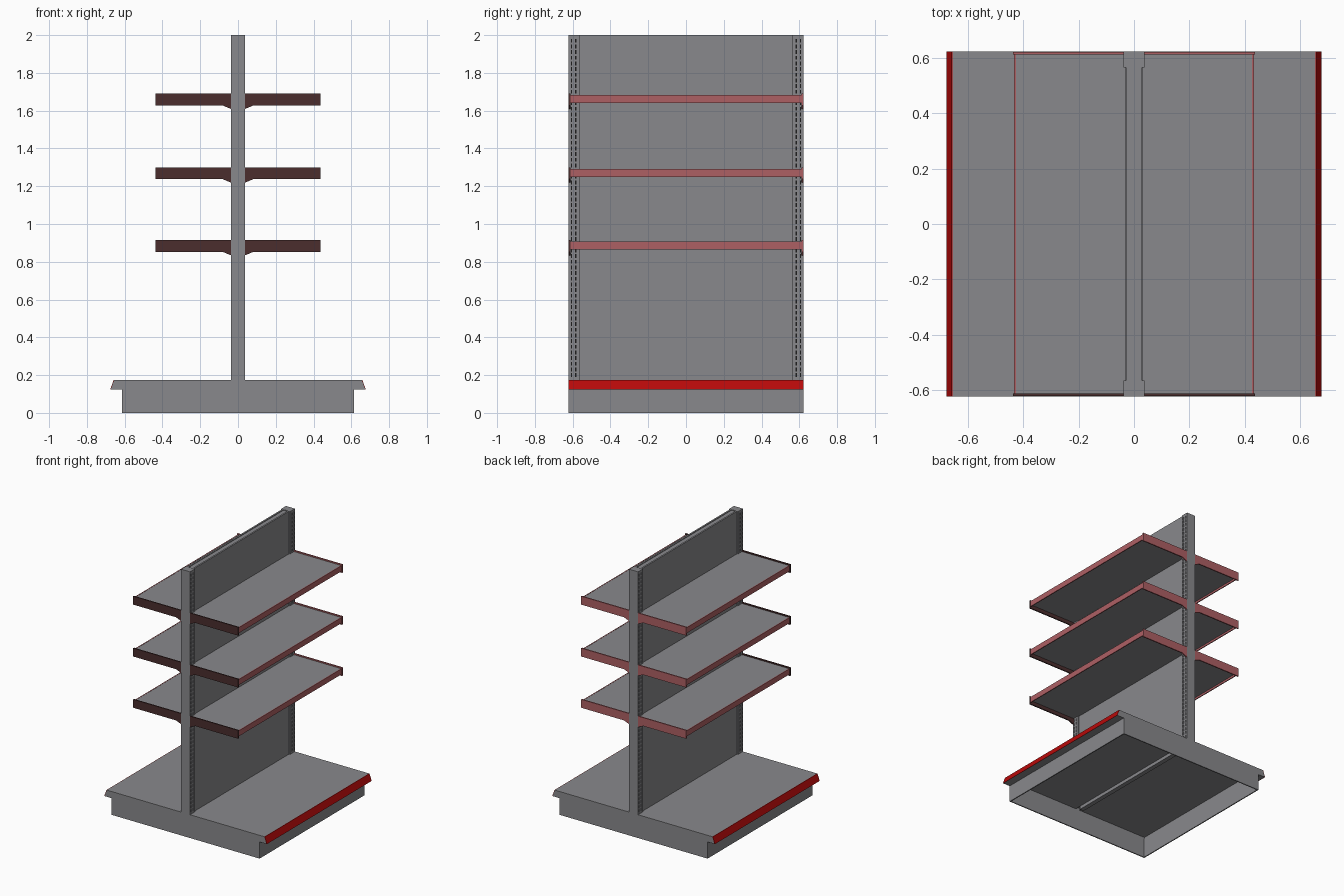
import bpy, bmesh

if "Cube" in bpy.data.objects:
    bpy.data.objects.remove(bpy.data.objects["Cube"])


def material(name, rgb):
    m = bpy.data.materials.new(name)
    m.diffuse_color = (*rgb, 1)
    m.use_nodes = True
    m.node_tree.nodes["Principled BSDF"].inputs["Base Color"].default_value = m.diffuse_color
    return m


GREY = material("steel grey", (0.25, 0.25, 0.262))
RED = material("bright red", (0.48, 0.003, 0.003))
PINK = material("dusty red", (0.42, 0.117, 0.127))
BROWN = material("dark brown", (0.069, 0.027, 0.027))
DARK = material("slot black", (0.012, 0.012, 0.012))


def add_prism(bm, profile, y0, y1):
    """Extrude an x-z profile from y0 to y1."""
    a = [bm.verts.new((x, y0, z)) for x, z in profile]
    b = [bm.verts.new((x, y1, z)) for x, z in profile]
    n = len(profile)
    faces = [bm.faces.new(a), bm.faces.new(b[::-1])]
    for i in range(n):
        j = (i + 1) % n
        faces.append(bm.faces.new((a[i], b[i], b[j], a[j])))
    bmesh.ops.recalc_face_normals(bm, faces=faces)


def add_box(bm, x0, x1, y0, y1, z0, z1):
    add_prism(bm, [(x0, z0), (x1, z0), (x1, z1), (x0, z1)], y0, y1)


def finish(bm, name, *mats):
    me = bpy.data.meshes.new(name)
    bm.to_mesh(me)
    bm.free()
    for m in mats:
        me.materials.append(m)
    ob = bpy.data.objects.new(name, me)
    bpy.context.collection.objects.link(ob)
    return ob


def box(name, mat, *dims):
    bm = bmesh.new()
    add_box(bm, *dims)
    return finish(bm, name, mat)


def prism(name, mat, profile, y0, y1):
    bm = bmesh.new()
    add_prism(bm, profile, y0, y1)
    return finish(bm, name, mat)


W = 0.622          # half length along y
DECK = 0.175       # top of the base
sides = ((1, "right"), (-1, "left"))
ends = ((-1, "front"), (1, "back"))

# Base: hollow plinth with end plates, long walls, decks and sloped lips
end_profile = [(-0.615, 0), (0.615, 0), (0.615, 0.125), (0.673, 0.125), (0.655, DECK),
               (-0.655, DECK), (-0.673, 0.125), (-0.615, 0.125)]
for e, en in ends:
    prism(f"base_end_{en}", GREY, end_profile, e * W, e * (W - 0.008))
for s, sn in sides:
    box(f"plinth_wall_{sn}", GREY, s * 0.607, s * 0.615, 0.008 - W, W - 0.008, 0, 0.15)
    box(f"base_deck_{sn}", GREY, s * 0.015, s * 0.65, 0.008 - W, W - 0.008, 0.16, DECK)
    prism(f"base_lip_{sn}", GREY,
          [(s * 0.61, 0.125), (s * 0.673, 0.125), (s * 0.655, DECK), (s * 0.61, DECK)],
          0.008 - W, W - 0.008)
    prism(f"price_strip_{sn}", RED,
          [(s * 0.672, 0.125), (s * 0.676, 0.125), (s * 0.658, DECK), (s * 0.654, DECK)],
          -W, W)

# Back panels: core with a sheet on each face
box("panel_core", GREY, -0.017, 0.017, -0.57, 0.57, 0.135, 1.995)
for s, sn in sides:
    box(f"back_panel_{sn}", GREY, s * 0.017, s * 0.029, -0.567, 0.567, 0.16, 2.0)

# Uprights: posts whose slotted faces are built from strips and rungs
Z0, PITCH, SLOT, COUNT = 0.19, 0.03, 0.02, 60
for e, en in ends:
    post, backing = bmesh.new(), bmesh.new()
    add_box(post, -0.03, 0.03, e * 0.565, e * W, DECK, 2.0)
    for s, sn in sides:
        for y0, y1 in ((0.565, 0.580), (0.587, 0.603), (0.610, W)):
            add_box(post, s * 0.03, s * 0.037, e * y0, e * y1, DECK, 2.0)
        for y0, y1 in ((0.580, 0.587), (0.603, 0.610)):
            add_box(backing, s * 0.029, s * 0.032, e * y0, e * y1, DECK, 1.99)
            add_box(post, s * 0.03, s * 0.037, e * y0, e * y1, DECK, Z0)
            for i in range(COUNT):
                z = Z0 + i * PITCH + SLOT
                top = z + PITCH - SLOT if i < COUNT - 1 else 2.0
                add_box(post, s * 0.03, s * 0.037, e * y0, e * y1, z, top)
    finish(post, f"upright_{en}", GREY)
    finish(backing, f"upright_slots_{en}", DARK)

# Shelves: deck, front rail and end brackets with a small hook gusset
for level, top in enumerate((0.915, 1.30, 1.69), 1):
    low = top - 0.063
    for s, sn in sides:
        tag = f"{level}_{sn}"
        box(f"shelf_deck_{tag}", GREY, s * 0.03, s * 0.427,
            0.01 - W, W - 0.01, top - 0.035, top - 0.009)
        box(f"shelf_rail_{tag}", PINK, s * 0.426, s * 0.433,
            0.008 - W, W - 0.008, top - 0.05, top - 0.008)
        bracket = [(s * 0.037, top), (s * 0.436, top), (s * 0.436, low),
                   (s * 0.08, low), (s * 0.037, low - 0.018)]
        for e, en in ends:
            prism(f"shelf_bracket_{tag}_{en}", BROWN if e < 0 else PINK, bracket,
                  e * (W - 0.001), e * (W - 0.010))
